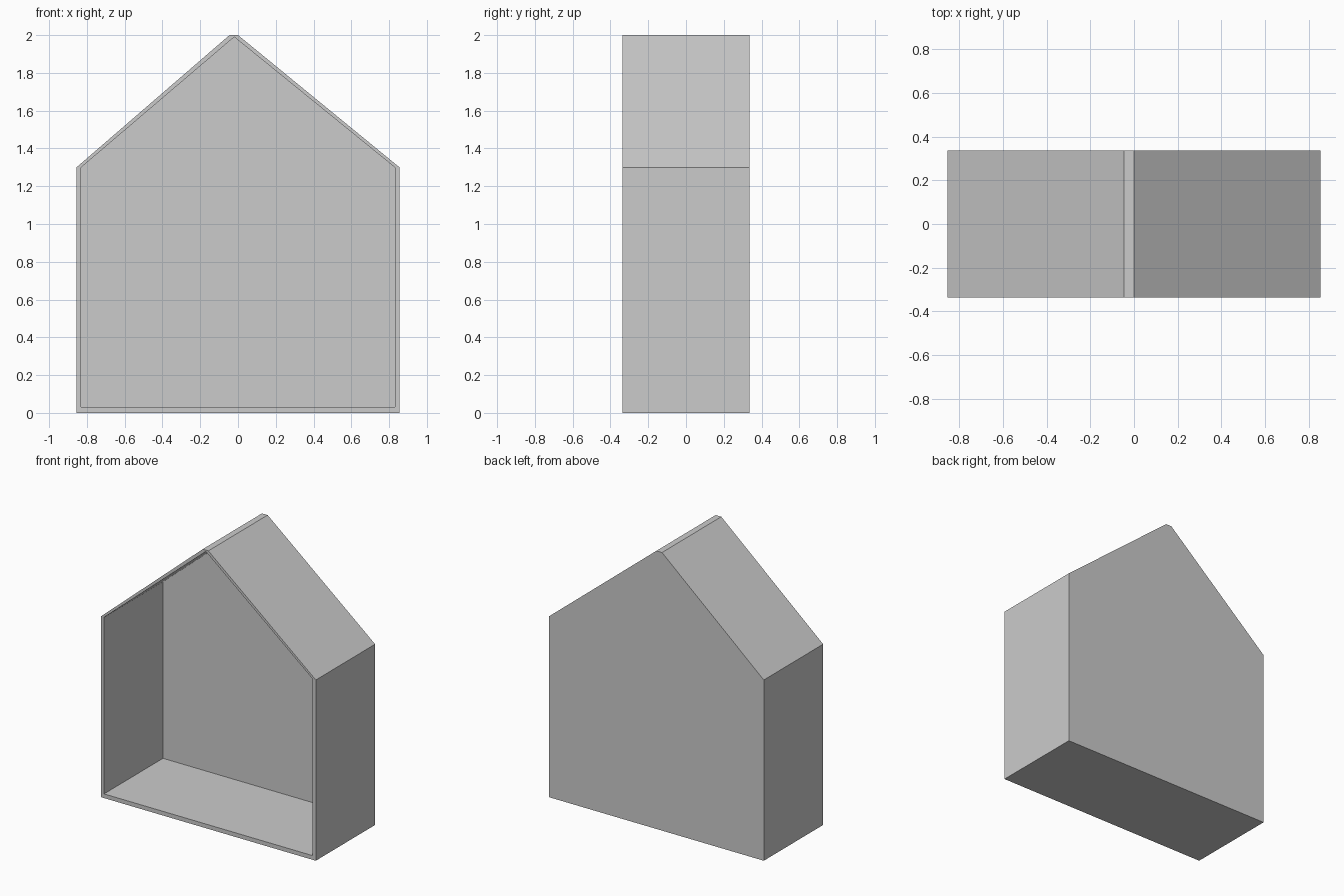
import bpy, bmesh

if "Cube" in bpy.data.objects:
    bpy.data.objects.remove(bpy.data.objects["Cube"])

# One flat colour
grey = bpy.data.materials.new("light_grey")
grey.diffuse_color = (0.6, 0.6, 0.6, 1)
grey.use_nodes = True
grey.node_tree.nodes["Principled BSDF"].inputs["Base Color"].default_value = grey.diffuse_color

FRONT, SEAM, BACK = -0.337, 0.333, 0.337

# Outer outline has a small flat ridge; inner outline meets it in one point
outer = [(-0.855, 0), (0.855, 0), (0.855, 1.3), (0.0, 2.0), (-0.045, 2.0), (-0.855, 1.3)]
inner = [(-0.83, 0.03), (0.83, 0.03), (0.83, 1.3), (-0.02, 1.99), (-0.02, 1.99), (-0.83, 1.3)]


def extrude_profile(name, polygons, y0, y1):
    """Extrude flat x/z polygons from y0 to y1 as one closed solid."""
    bm = bmesh.new()
    for poly in polygons:
        bm.faces.new([bm.verts.new((x, y0, z)) for x, z in poly])
    bmesh.ops.remove_doubles(bm, verts=bm.verts[:], dist=1e-4)
    result = bmesh.ops.extrude_face_region(bm, geom=bm.faces[:], use_keep_orig=True)
    moved = [g for g in result["geom"] if isinstance(g, bmesh.types.BMVert)]
    bmesh.ops.translate(bm, verts=moved, vec=(0, y1 - y0, 0))
    bmesh.ops.recalc_face_normals(bm, faces=bm.faces[:])
    mesh = bpy.data.meshes.new(name)
    bm.to_mesh(mesh)
    bm.free()
    mesh.materials.append(grey)
    obj = bpy.data.objects.new(name, mesh)
    bpy.context.collection.objects.link(obj)
    return obj


# House frame: floor, walls and roof as one mitred ring
ring = []
for i in range(6):
    j = (i + 1) % 6
    quad = [outer[i], outer[j], inner[j], inner[i]]
    ring.append(list(dict.fromkeys(quad)))
extrude_profile("house_frame", ring, FRONT, SEAM)

# Thin panel closing the back
extrude_profile("back_panel", [outer], SEAM, BACK)
